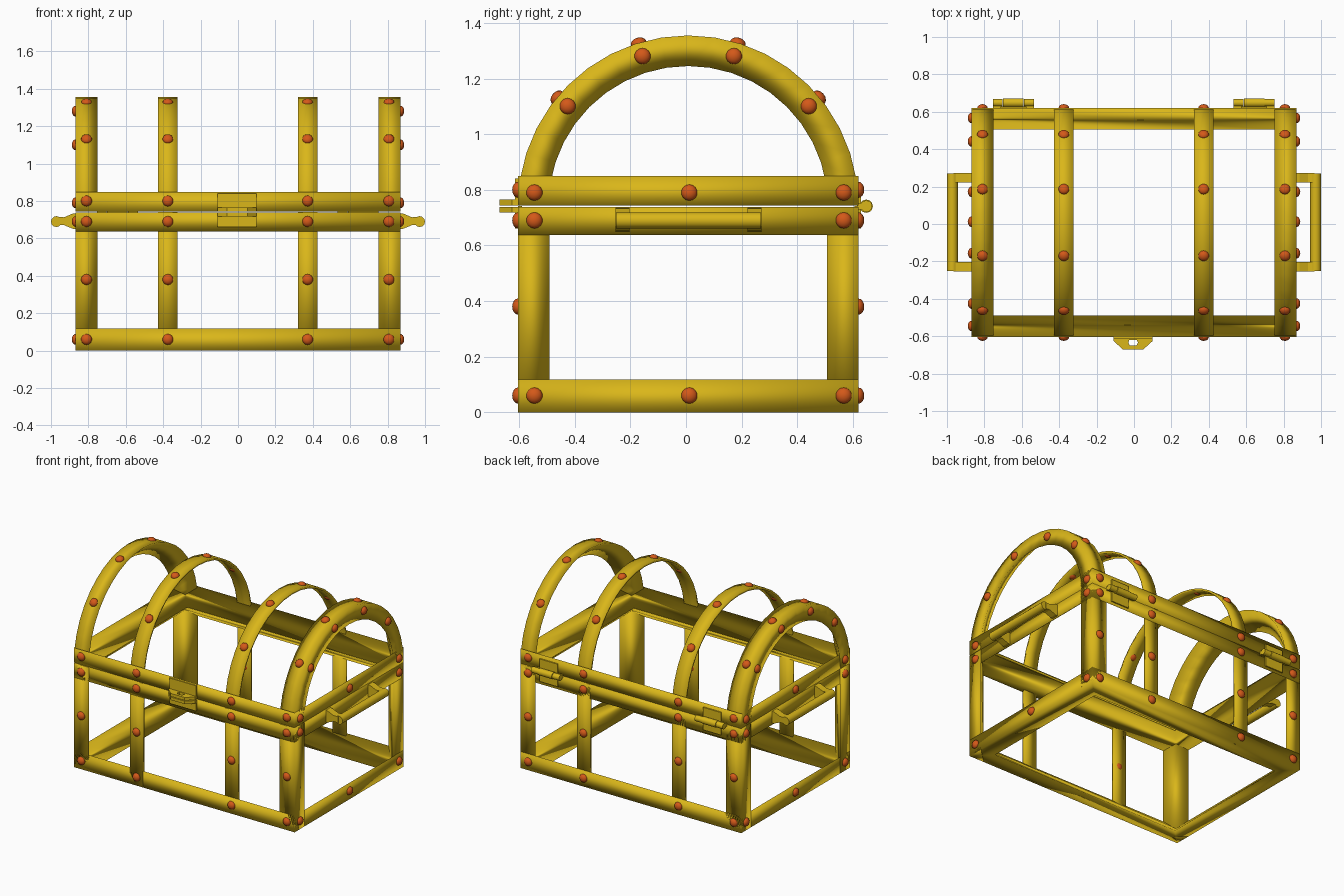
import bpy, bmesh, math
from mathutils import Vector

if "Cube" in bpy.data.objects:
    bpy.data.objects.remove(bpy.data.objects["Cube"])

X, YF, YB = 0.868, -0.604, 0.62      # outer faces of the chest
CY = (YF + YB) / 2                   # arch centre
CZ, R = 0.743, 0.612                 # arch centre height and radius
SEAM = 0.741                         # line between body and lid


def material(name, col):
    m = bpy.data.materials.new(name)
    m.diffuse_color = (*col, 1)
    m.use_nodes = True
    m.node_tree.nodes["Principled BSDF"].inputs["Base Color"].default_value = m.diffuse_color
    return m


gold = material("gold", (0.70, 0.47, 0.010))
copper = material("copper", (0.66, 0.10, 0.010))


def finish(name, bm, mat=gold, smooth=True):
    bmesh.ops.recalc_face_normals(bm, faces=bm.faces[:])
    for f in bm.faces:
        f.smooth = smooth
    me = bpy.data.meshes.new(name)
    bm.to_mesh(me)
    bm.free()
    ob = bpy.data.objects.new(name, me)
    bpy.context.collection.objects.link(ob)
    me.materials.append(mat)
    return ob


def loft(name, sections, closed=False, smooth=True):
    """Skin a row of matching cross-sections."""
    bm = bmesh.new()
    rows = [[bm.verts.new(p) for p in s] for s in sections]
    n, k = len(rows), len(rows[0])
    for i in range(n if closed else n - 1):
        a, b = rows[i], rows[(i + 1) % n]
        for j in range(k):
            bm.faces.new((a[j], a[(j + 1) % k], b[(j + 1) % k], b[j]))
    if not closed:
        bm.faces.new(rows[0])
        bm.faces.new(rows[-1])
    return finish(name, bm, smooth=smooth)


def box(name, x0, x1, y0, y1, z0, z1, smooth=False):
    return loft(name, [[(x0, y0, z), (x1, y0, z), (x1, y1, z), (x0, y1, z)]
                       for z in (z0, z1)], smooth=smooth)


def rod(name, a, b, r, seg=12):
    a, b = Vector(a), Vector(b)
    q = (b - a).to_track_quat('Z', 'Y')
    ring = [q @ Vector((r * math.cos(t), r * math.sin(t), 0))
            for t in (2 * math.pi * i / seg for i in range(seg))]
    ob = loft(name, [[p + v for v in ring] for p in (a, b)])
    for f in ob.data.polygons:
        f.use_smooth = len(f.vertices) == 4
    return ob


def ring_frame(name, z_corner, z_front, z_side, leg=0.115):
    """Mitred rectangle of three-sided angle bars."""
    secs = []
    for sx, sy in ((-1, -1), (1, -1), (1, 1), (-1, 1)):
        x, y = sx * X, YF if sy < 0 else YB
        secs.append([(x, y, z_corner),
                     (x - sx * leg, y - sy * leg, z_corner),
                     (x, y, (z_front + z_side) / 2)])
    return loft(name, secs, closed=True)


ring_frame("bottom_rails", 0.0, 0.117, 0.117)
ring_frame("body_top_rails", SEAM - 0.002, 0.638, 0.638)
ring_frame("lid_rails", SEAM + 0.002, 0.862, 0.836)

# corner posts
for sx in (-1, 1):
    for y, sy in ((YF, -1), (YB, 1)):
        loft("corner_post", [[(sx * X, y, z), (sx * (X - 0.118), y, z),
                              (sx * X, y - sy * 0.113, z)] for z in (0.0, SEAM - 0.002)])

# straight straps on the front and back
T = 0.014
for x in (-0.375, 0.372):
    for y0 in (YF, YB - T):
        box("wall_strap", x - 0.052, x + 0.052, y0, y0 + T, 0.0, SEAM, smooth=True)

# lid arches
SEG = 20
angles = [math.pi * i / SEG for i in range(SEG + 1)]


def on_arch(t, r):
    return CY - r * math.cos(t), CZ + r * math.sin(t)


for sx in (-1, 1):
    loft("end_arch", [[(sx * X, *on_arch(t, R)), (sx * (X - 0.118), *on_arch(t, R)),
                       (sx * X, *on_arch(t, R - 0.11))] for t in angles])
for x in (-0.375, 0.372):
    loft("lid_strap", [[(x - 0.052, *on_arch(t, R)), (x + 0.052, *on_arch(t, R)),
                        (x + 0.052, *on_arch(t, R - T)), (x - 0.052, *on_arch(t, R - T))]
                       for t in angles])


# rivets, flattened domes facing outwards
def rivet(pos, normal):
    bm = bmesh.new()
    bmesh.ops.create_uvsphere(bm, u_segments=14, v_segments=8, radius=0.029)
    q = Vector(normal).to_track_quat('Z', 'Y')
    for v in bm.verts:
        v.co.z *= 0.72
        v.co = q @ v.co + Vector(pos)
    finish("rivet", bm, copper)


ARCH_T = [math.radians(a) for a in (39.5, 73, 107, 140.5)]
for x in (-0.81, -0.375, 0.372, 0.807):
    for z in (0.06, 0.38, 0.69, 0.80):
        rivet((x, YF, z), (0, -1, 0))
        rivet((x, YB, z), (0, 1, 0))
    for t in ARCH_T:
        rivet((x, *on_arch(t, R - 0.002)), (0, -math.cos(t), math.sin(t)))
for sx in (-1, 1):
    for z in (0.06, 0.69, 0.79):
        for y in (-0.545, 0.012, 0.567):
            if z != 0.69 or abs(y) > 0.1:
                rivet((sx * X, y, z), (sx, 0, 0))
    for t in ARCH_T:
        rivet((sx * X, *on_arch(t, R - 0.05)), (sx, 0, 0))

# side handles: a round bar on two tapered arms
for sx in (-1, 1):
    rod("handle_bar", (sx * 0.971, -0.252, 0.69), (sx * 0.971, 0.27, 0.69), 0.029)
    for y0, y1 in ((-0.254, -0.203), (0.222, 0.272)):
        loft("handle_arm", [[(sx * x, y0, 0.692 - h), (sx * x, y1, 0.692 - h),
                             (sx * x, y1, 0.692 + h), (sx * x, y0, 0.692 + h)]
                            for x, h in ((0.86, 0.043), (0.885, 0.04),
                                         (0.93, 0.021), (0.965, 0.022))], smooth=False)

# front clasp: two plates, each with a holed tab
CX = -0.005
box("clasp_lower_plate", CX - 0.105, CX + 0.105, YF - 0.01, YF + 0.01, 0.66, SEAM - 0.003)
box("clasp_upper_plate", CX - 0.105, CX + 0.105, YF - 0.01, YF + 0.01, SEAM + 0.003, 0.84)
outer = [(-0.105, -0.605), (-0.105, -0.625), (-0.055, -0.67),
         (0.055, -0.67), (0.105, -0.625), (0.105, -0.605)]
inner = [(-0.02, -0.62), (-0.026, -0.634), (-0.018, -0.65),
         (0.018, -0.65), (0.026, -0.634), (0.02, -0.62)]
for z0, z1 in ((0.718, 0.739), (0.744, 0.765)):
    loft("clasp_tab", [[(CX + a[0], a[1], z0), (CX + b[0], b[1], z0),
                        (CX + b[0], b[1], z1), (CX + a[0], a[1], z1)]
                       for a, b in zip(outer, inner)], closed=True, smooth=False)

# back hinges: leaves and a three-part knuckle
for x in (-0.645, 0.642):
    box("hinge_lower_leaf", x - 0.07, x + 0.07, YB - 0.005, YB + 0.009, 0.66, SEAM - 0.003)
    box("hinge_upper_leaf", x - 0.07, x + 0.07, YB - 0.005, YB + 0.009, SEAM + 0.003, 0.82)
    for a, b, r in ((-0.11, -0.057, 0.021), (-0.055, 0.055, 0.024), (0.057, 0.11, 0.021)):
        rod("hinge_knuckle", (x + a, 0.648, SEAM), (x + b, 0.648, SEAM), r)
        box("hinge_web", x + a, x + b, YB - 0.005, 0.648, SEAM - 0.012, SEAM + 0.012)
